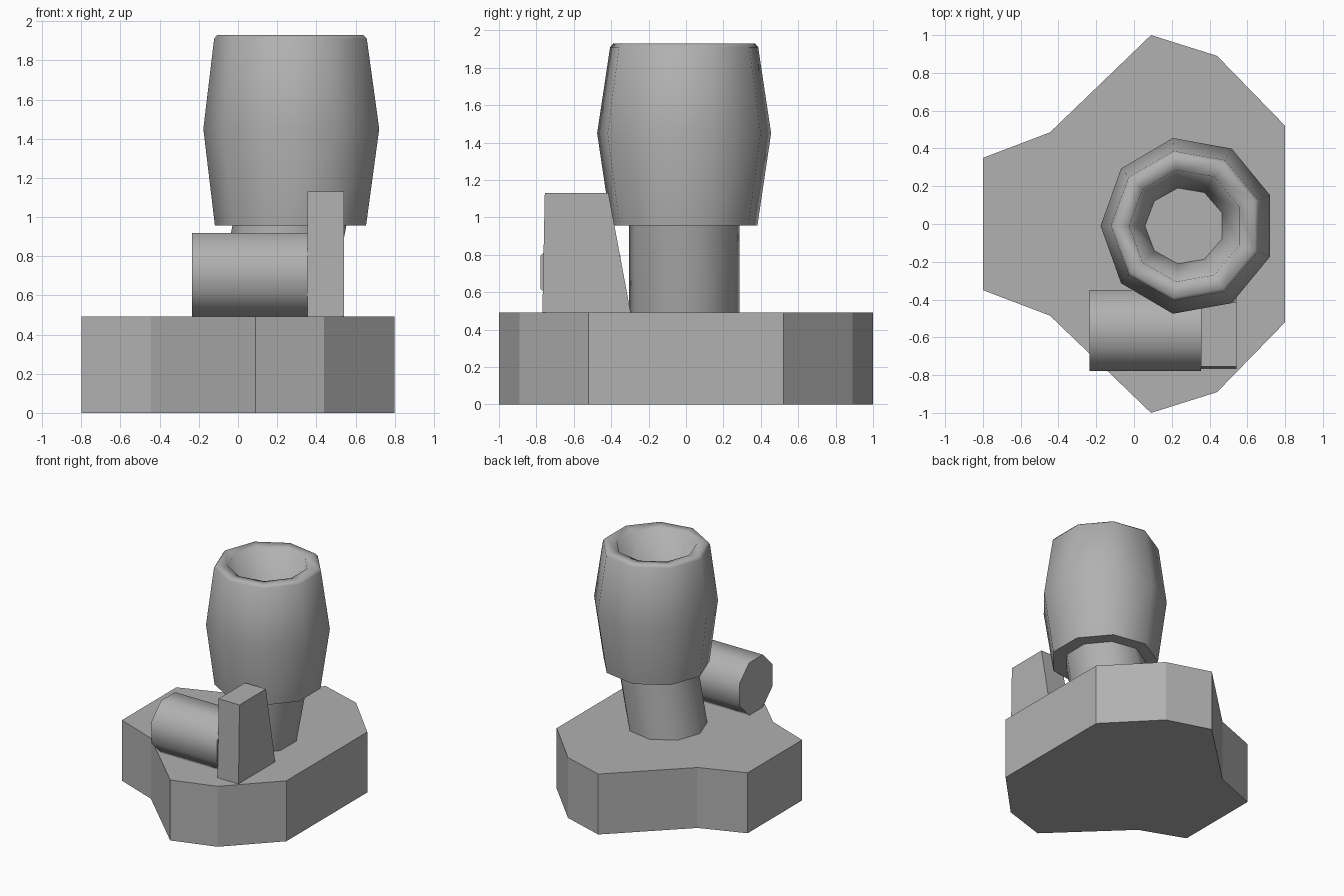
import bpy, bmesh, math

if "Cube" in bpy.data.objects:
    bpy.data.objects.remove(bpy.data.objects["Cube"])

# Mid grey shared by every part
grey = bpy.data.materials.new("mid_grey")
grey.diffuse_color = (0.44, 0.44, 0.44, 1)
grey.use_nodes = True
grey.node_tree.nodes["Principled BSDF"].inputs["Base Color"].default_value = grey.diffuse_color


def finish(name, bm, smooth=None):
    bmesh.ops.recalc_face_normals(bm, faces=bm.faces)
    mesh = bpy.data.meshes.new(name)
    bm.to_mesh(mesh)
    bm.free()
    mesh.materials.append(grey)
    obj = bpy.data.objects.new(name, mesh)
    bpy.context.collection.objects.link(obj)
    if smooth:
        bpy.ops.object.select_all(action='DESELECT')
        obj.select_set(True)
        bpy.context.view_layer.objects.active = obj
        bpy.ops.object.shade_smooth_by_angle(angle=math.radians(smooth))
    return obj


def loft(name, rings, smooth=None):
    """Join equal-sized rings of points and cap both ends."""
    bm = bmesh.new()
    loops = [[bm.verts.new(p) for p in ring] for ring in rings]
    n = len(loops[0])
    for a, b in zip(loops, loops[1:]):
        for i in range(n):
            j = (i + 1) % n
            bm.faces.new((a[i], a[j], b[j], b[i]))
    bm.faces.new(loops[0][::-1])
    bm.faces.new(loops[-1])
    return finish(name, bm, smooth)


def ring(cx, cy, z, r, n=9, stretch=1.0):
    steps = [math.pi + 2 * math.pi * i / n for i in range(n)]
    return [(cx + r * math.cos(a), cy + stretch * r * math.sin(a), z) for a in steps]


# Base slab: half outline mirrored across y
half = [(0.8, 0.52), (0.44, 0.89), (0.09, 1.0), (-0.445, 0.485), (-0.8, 0.35)]
outline = half + [(x, -y) for x, y in reversed(half)]
loft("base", [[(x, y, z) for x, y in outline] for z in (0, 0.492)])

# Leaning neck
loft("neck", [ring(0.18, -0.01, 0.49, 0.30), ring(0.28, -0.01, 1.0, 0.30)], 50)

# Bulging cup with a soft rim and a tapered hollow
profile = [(0.28, 0.957, 0.398), (0.286, 1.45, 0.463), (0.28, 1.91, 0.402),
           (0.278, 1.93, 0.385), (0.275, 1.92, 0.30), (0.268, 1.30, 0.21)]
stretches = [1.0, 1.02, 1.0, 1.0, 1.0, 0.97]
loft("cup", [ring(cx, -0.01, z, r, stretch=s)
             for (cx, z, r), s in zip(profile, stretches)], 78)

# Eight-sided roller lying along x
apothem = 0.2135
radius = apothem / math.cos(math.pi / 8)
angles = [math.pi / 8 + math.pi / 4 * i for i in range(8)]
loft("roller", [[(x, -0.564 + radius * math.cos(a), 0.706 + radius * math.sin(a))
                 for a in angles] for x in (-0.235, 0.356)], 50)

# Upright plate with a slanted inner edge
side = [(-0.768, 0.485), (-0.295, 0.485), (-0.415, 1.13), (-0.755, 1.13)]
loft("plate", [[(x, y, z) for y, z in side] for x in (0.354, 0.542)])
